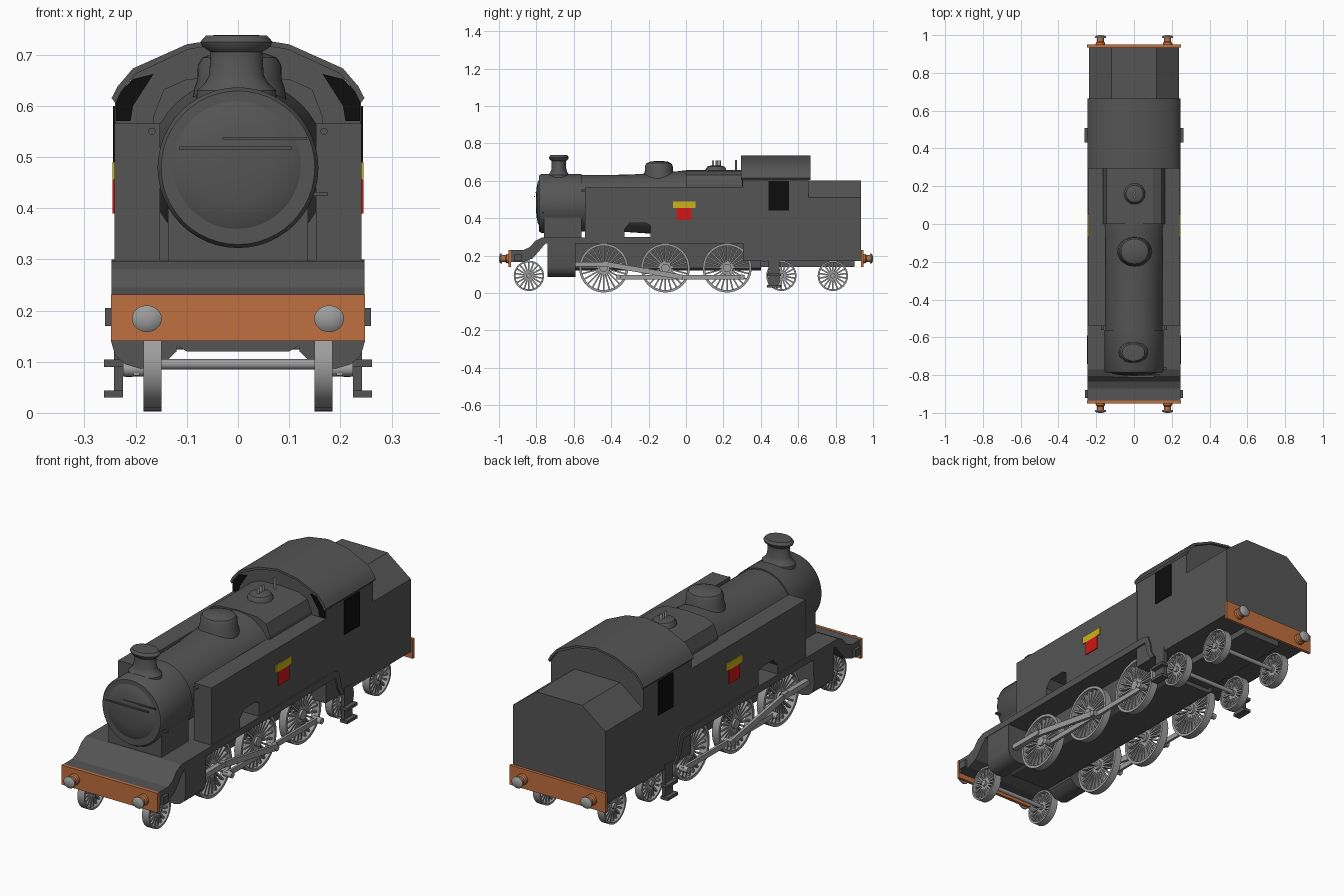
import bpy, bmesh, math
from mathutils import Matrix, Vector

cube = bpy.data.objects.get("Cube")
if cube:
    bpy.data.objects.remove(cube, do_unlink=True)


def material(name, r, g, b):
    m = bpy.data.materials.new(name)
    m.use_nodes = True
    m.diffuse_color = (r, g, b, 1)
    m.node_tree.nodes["Principled BSDF"].inputs["Base Color"].default_value = (r, g, b, 1)
    return m


BODY = material("charcoal", .09, .09, .09)
STEEL = material("light steel", .34, .34, .34)
ORANGE = material("orange", .52, .16, .05)
BLACK = material("black", .004, .004, .004)
YELLOW = material("yellow", .60, .45, .01)
RED = material("red", .65, .008, .008)
SIDES = (("left", 1), ("right", -1))


def finish(name, bm, mat, smooth=False):
    bmesh.ops.recalc_face_normals(bm, faces=bm.faces)
    me = bpy.data.meshes.new(name)
    bm.to_mesh(me)
    bm.free()
    me.materials.append(mat)
    ob = bpy.data.objects.new(name, me)
    bpy.context.collection.objects.link(ob)
    if smooth:
        bpy.ops.object.select_all(action='DESELECT')
        ob.select_set(True)
        bpy.context.view_layer.objects.active = ob
        bpy.ops.object.shade_smooth_by_angle(angle=math.radians(35))
    return ob


def place(axis, u, v, t):
    return {'x': (t, u, v), 'y': (u, t, v), 'z': (u, v, t)}[axis]


def add_prism(bm, axis, pts, lo, hi):
    a, b = [[bm.verts.new(place(axis, u, v, t)) for u, v in pts] for t in (lo, hi)]
    bm.faces.new(a)
    bm.faces.new(b[::-1])
    for i in range(len(pts)):
        j = (i + 1) % len(pts)
        bm.faces.new((a[i], b[i], b[j], a[j]))


def prism(name, axis, pts, lo, hi, mat=BODY, smooth=False):
    bm = bmesh.new()
    add_prism(bm, axis, pts, lo, hi)
    return finish(name, bm, mat, smooth)


def rect(u0, u1, v0, v1):
    return [(u0, v0), (u1, v0), (u1, v1), (u0, v1)]


def box(name, x0, x1, y0, y1, z0, z1, mat=BODY):
    return prism(name, 'z', rect(x0, x1, y0, y1), z0, z1, mat)


def mirrored(half):
    """Close a right-hand outline by mirroring it across the centre line."""
    return half + [(-x, z) for x, z in reversed(half) if x > 0]


def add_lathe(bm, axis, centre, profile, n, squash=1, closed=False):
    rings = []
    for r, t in profile:
        rings.append([bm.verts.new(Vector(centre) + Vector(place(
            axis, r * squash * math.cos(k * math.tau / n), r * math.sin(k * math.tau / n), t)))
            for k in range(n)])
    pairs = list(zip(rings, rings[1:]))
    if closed:
        pairs.append((rings[-1], rings[0]))
    else:
        bm.faces.new(rings[0])
        bm.faces.new(rings[-1])
    for a, b in pairs:
        for i in range(n):
            j = (i + 1) % n
            bm.faces.new((a[i], a[j], b[j], b[i]))


def lathe(name, axis, centre, profile, mat=BODY, n=40, squash=1):
    bm = bmesh.new()
    add_lathe(bm, axis, centre, profile, n, squash)
    return finish(name, bm, mat, True)


def cyl(name, axis, centre, r, length, mat=BODY, n=12):
    return lathe(name, axis, centre, [(r, 0), (r, length)], mat, n)


def bar(name, p, q, w, x0, x1, mat=STEEL):
    """Flat rod in the side plane from p to q."""
    p, q = Vector(p), Vector(q)
    d = (q - p).normalized() * w / 2
    n = Vector((-d.y, d.x))
    return prism(name, 'x', [p - d + n, p - d - n, q + d - n, q + d + n], x0, x1, mat)


def wheel(name, x, y, z, r, spokes, rim):
    bm = bmesh.new()
    w = .018
    add_lathe(bm, 'x', (x, y, z), [(r, -w), (r, w), (r - rim, w), (r - rim, -w)], 40, 1, True)
    add_lathe(bm, 'x', (x, y, z), [(r * .17, -w), (r * .17, w)], 16)
    for k in range(spokes):
        m = Matrix.Translation((x, y, z)) @ Matrix.Rotation(k * math.tau / spokes, 4, 'X')
        start = len(bm.verts)
        add_prism(bm, 'x', rect(-.004, .004, r * .1, r - rim / 2), -.008, .008)
        bm.verts.ensure_lookup_table()
        bmesh.ops.transform(bm, matrix=m, verts=bm.verts[start:])
    return finish(name, bm, STEEL, True)


# Boiler, smokebox, door and saddle
AX = .479
lathe("boiler", 'y', (0, 0, AX), [(.151, -.57), (.154, -.3), (.17, -.06), (.175, -.02), (.175, .02)], n=48)
lathe("smokebox", 'y', (0, 0, AX), [(.15, -.785), (.157, -.775), (.157, -.56)], n=48)
lathe("smokebox_door", 'y', (-.002, 0, AX + .005), [(.02, -.803), (.07, -.8), (.11, -.793), (.134, -.78)], n=48)
box("smokebox_saddle", -.137, .137, -.76, -.56, .29, .41)
box("door_rail", -.115, .105, -.812, -.806, .514, .52)
box("door_handle", -.03, .135, -.805, -.798, .534, .539)
box("side_lever", .14, .175, -.77, -.76, .424, .432)
prism("firebox", 'y', mirrored([(.165, .29), (.165, .58), (.145, .632), (.1, .652), (0, .658)]), 0, .31)

# Boiler fittings
lathe("chimney", 'z', (-.003, -.68, 0),
      [(.06, .59), (.058, .63), (.046, .645), (.04, .66), (.038, .705), (.05, .716), (.053, .725),
       (.045, .737), (.03, .738)], squash=1.33)
lathe("steam_dome", 'z', (.003, -.145, 0),
      [(.085, .6), (.08, .635), (.075, .65), (.074, .68), (.066, .694), (.045, .703), (.015, .706)], squash=1.1)
lathe("valve_cover", 'z', (.003, .16, 0), [(.058, .64), (.054, .665), (.045, .677), (.02, .683)])
for i, y in enumerate((.145, .165, .18)):
    cyl("safety_valve_%d" % i, 'z', (.003, y, .67), .006, .038, STEEL)
cyl("whistle", 'z', (.003, .268, .65), .005, .06, STEEL)

# Running plate with swept front and rear drop
prism("running_plate", 'x',
      [(-.94, .165), (-.94, .23), (-.87, .23), (-.835, .245), (-.805, .28), (-.77, .297),
       (.36, .3), (.39, .29), (.405, .25), (.415, .2), (.435, .168), (.41, .168), (.385, .21),
       (.37, .266), (-.75, .266), (-.785, .225), (-.82, .185), (-.87, .165)], -.247, .247)
prism("frame", 'y', mirrored([(.1, .12), (.125, .135), (.13, .28)]), -.74, .4)
box("rear_frame", -.1, .1, .4, .9, .14, .2)

# Cab, roof and bunker
prism("cab", 'y', mirrored([(.24, .17), (.24, .61), (.2, .662), (.1, .712), (0, .728)]), .305, .655)
arc = [(.247, .615), (.235, .638), (.205, .673), (.1, .72), (0, .736)]
inner = [(x * .97, z - .01) for x, z in arc]
outer = arc + [(-x, z) for x, z in reversed(arc[:-1])]
under = inner + [(-x, z) for x, z in reversed(inner[:-1])]
prism("cab_roof", 'y', outer + under[::-1], .295, .665, smooth=True)
prism("bunker", 'y', mirrored([(.238, .17), (.238, .51), (.118, .602)]), .65, .935)

for side, s in SIDES:
    # Side tank with an access notch, badge and tank filler
    prism(side + "_tank", 'x',
          [(-.54, .285), (-.54, .565), (.31, .565), (.31, .285), (-.19, .285), (-.19, .36),
           (-.215, .375), (-.3, .375), (-.33, .34), (-.33, .285)], s * .152, s * .241)
    lo, hi = s * .24, s * .245
    box(side + "_badge_top", lo, hi, -.07, .05, .455, .49, YELLOW)
    box(side + "_badge_shield", lo, hi, -.05, .03, .39, .455, RED)
    cyl(side + "_lamp_iron", 'y', (s * .168, -.56, .55), .007, .03)

    # Cab windows
    box(side + "_cab_window", s * .235, s * .244, .44, .55, .44, .6, BLACK)
    prism(side + "_front_window", 'y',
          [(s * .238, .57), (s * .238, .62), (s * .205, .652), (s * .165, .662), (s * .205, .6), (s * .21, .57)],
          .299, .306, BLACK)

    # Cylinder block with rounded belly
    prism(side + "_cylinder", 'y',
          [(s * x, z) for x, z in [(.12, .27), (.245, .27), (.248, .14), (.24, .112), (.22, .095),
                                   (.19, .086), (.15, .092), (.12, .12)]], -.74, -.59, smooth=True)

    # Wheels
    for i, y in enumerate((-.44, -.11, .22)):
        wheel("%s_driving_wheel_%d" % (side, i), s * .167, y, .134, .131, 24, .013)
        cyl("%s_crank_pin_%d" % (side, i), 'x', (s * .18, y + .08, .085), .014, s * .045, STEEL)
    for i, y in enumerate((-.84, .51, .785)):
        wheel("%s_small_wheel_%d" % (side, i), s * .167, y, .092, .081, 18, .009)

    # Rods
    bar(side + "_coupling_rod", (-.36, .085), (.3, .085), .024, s * .192, s * .204)
    bar(side + "_connecting_rod", (-.43, .155), (-.03, .086), .028, s * .206, s * .22)
    bar(side + "_piston_rod", (-.6, .155), (-.42, .155), .024, s * .2, s * .224)

    # Cab steps
    box(side + "_step_hanger", s * .225, s * .242, .44, .5, .03, .19)
    for i, z in enumerate((.03, .09)):
        box("%s_step_%d" % (side, i), s * .225, s * .262, .432, .508, z, z + .014)
    box(side + "_front_step", s * .235, s * .26, -.92, -.88, .17, .205)

# Axles
for i, (y, z) in enumerate(((-.84, .095), (.51, .095), (.785, .095), (-.44, .134), (-.11, .134), (.22, .134))):
    cyl("axle_%d" % i, 'x', (-.167, y, z), .01, .334, STEEL)

# Buffer beams and buffers at both ends
for end, e in (("front", -1), ("rear", 1)):
    box(end + "_beam", -.248, .248, e * .935, e * .949, .14, .231, ORANGE)
    for side, s in SIDES:
        tag = "%s_%s_buffer" % (end, side)
        lathe(tag + "_stock", 'y', (s * .178, 0, .184),
              [(.026, e * .945), (.024, e * .96), (.018, e * .965), (.018, e * .988)], ORANGE, 20)
        lathe(tag + "_head", 'y', (s * .178, 0, .184),
              [(.026, e * .985), (.026, e * .992), (.018, e * .998), (.005, e)], STEEL, 24, 1.12)
